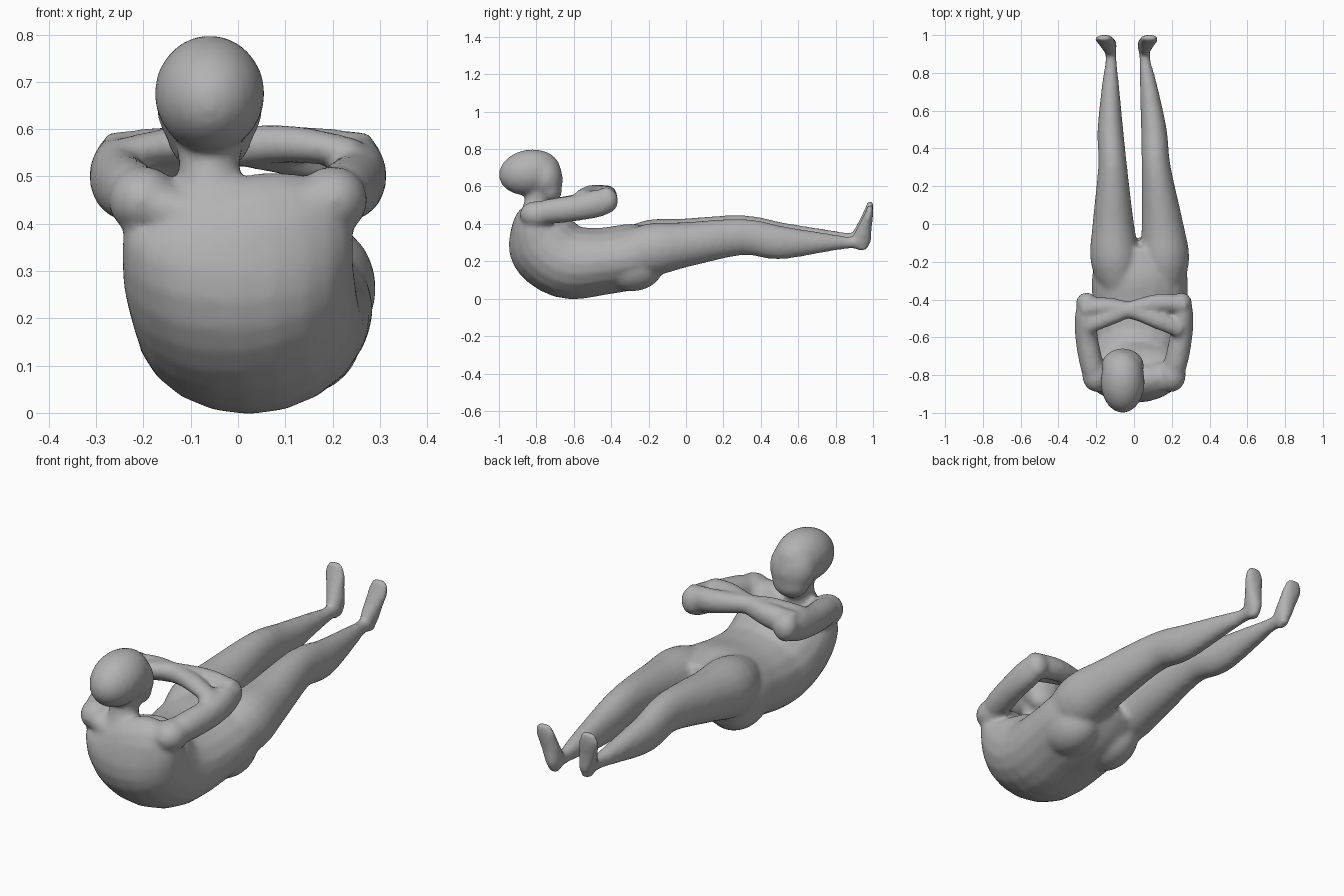
import bpy, bmesh, math
from mathutils import Vector, Matrix

cube = bpy.data.objects.get("Cube")
if cube:
    bpy.data.objects.remove(cube, do_unlink=True)

grey = (.45, .45, .45, 1)
skin = bpy.data.materials.new("clay grey")
skin.use_nodes = True
skin.diffuse_color = grey
skin.node_tree.nodes["Principled BSDF"].inputs["Base Color"].default_value = grey

bm = bmesh.new()
SIDES = 20
STEPS = 4
ACROSS = Vector((1, 0, 0))
UPWARD = Vector((0, 0, 1))


def smooth_path(keys):
    """Spline through key sections, so that few of them are needed."""
    keys = [Vector(key) for key in keys]
    last = len(keys) - 1
    path = []
    for i in range(last):
        start, end = keys[i], keys[i + 1]
        slope_in = (end - keys[max(i - 1, 0)]) / 2
        slope_out = (keys[min(i + 2, last)] - start) / 2
        for step in range(STEPS):
            t = step / STEPS
            ease = t * t * (3 - 2 * t)
            path.append(start.lerp(end, ease)
                        + slope_in * t * (1 - t) ** 2
                        - slope_out * t * t * (1 - t))
    return path + [keys[last]]


def tube(reference, *keys):
    """Closed tube; a key is x, y, z, radius along reference, other radius."""
    path = smooth_path(keys)
    centers = [Vector(section[:3]) for section in path]
    last = len(path) - 1
    rings = []
    for i, section in enumerate(path):
        along = (centers[min(i + 1, last)] - centers[max(i - 1, 0)]).normalized()
        wide = (reference - along * reference.dot(along)).normalized()
        deep = along.cross(wide)
        ring = []
        for k in range(SIDES):
            angle = math.tau * k / SIDES
            ring.append(bm.verts.new(centers[i]
                                     + wide * section[3] * math.cos(angle)
                                     + deep * section[4] * math.sin(angle)))
        rings.append(ring)
    for lower, upper in zip(rings, rings[1:]):
        for k in range(SIDES):
            bm.faces.new((lower[k - 1], lower[k], upper[k], upper[k - 1]))
    bm.faces.new(rings[0])
    bm.faces.new(rings[last])


def ball(center, radii, tilt=0):
    """Ellipsoid tilted about the x axis."""
    matrix = (Matrix.Translation(center)
              @ Matrix.Rotation(math.radians(tilt), 4, 'X')
              @ Matrix.Diagonal((*radii, 1)))
    bmesh.ops.create_uvsphere(bm, u_segments=SIDES, v_segments=SIDES,
                              radius=1, matrix=matrix)


def build_torso():
    # Curls from the upper back down and round to the crotch
    tube(ACROSS,
         (-.02, -.8, .47, .1, .05),
         (0, -.82, .41, .23, .11),
         (0, -.77, .3, .245, .195),
         (.02, -.64, .2, .24, .2),
         (.03, -.45, .2, .25, .18),
         (.03, -.25, .235, .25, .17),
         (.025, -.1, .28, .17, .1))

    # Yoke dipping between the shoulders
    tube(UPWARD,
         (-.22, -.81, .45, .055, .07),
         (-.02, -.82, .41, .055, .09),
         (.22, -.81, .46, .055, .07))


def build_head():
    # Neck, then skull, face and jaw, all a little to the right
    middle = -.06
    tube(ACROSS,
         (-.05, -.82, .4, .12, .09),
         (middle, -.8, .5, .065, .068),
         (middle, -.78, .6, .08, .08))
    ball((middle, -.835, .675), (.117, .167, .122), tilt=9)
    ball((middle, -.75, .65), (.113, .09, .12), tilt=12)
    ball((middle, -.725, .58), (.09, .062, .07))


def build_leg(side):
    # Both legs drift to the right towards the feet; the right one lies higher
    def place(x, y, z, wide, deep):
        drift = .02 - .06 * y
        return side * x + drift, y, z - side * .01, wide, deep

    # Buttock
    ball((side * .11 + .03, -.29, .175), (.125, .17, .135))

    # Thigh, knee, calf and ankle
    tube(ACROSS,
         place(.1, -.42, .23, .08, .09),
         place(.13, -.2, .27, .13, .14),
         place(.13, 0, .3, .11, .12),
         place(.115, .3, .34, .077, .097),
         place(.115, .5, .31, .068, .09),
         place(.1, .74, .31, .045, .052),
         place(.09, .86, .31, .03, .034),
         place(.09, .93, .31, .03, .036))

    # Foot, toes up and turned slightly outward
    tube(ACROSS,
         place(.09, .95, .27, .02, .025),
         place(.09, .94, .32, .035, .052),
         place(.105, .96, .4, .045, .035),
         place(.12, .98, .47, .05, .022),
         place(.125, .985, .51, .03, .014))


def build_arm(side):
    def place(x, y, z, high, deep):
        return side * x, y + side * .01, z, high, deep

    # Shoulder, upper arm and elbow
    ball((side * .2, -.8, .45), (.075, .09, .072))
    tube(UPWARD,
         place(.19, -.84, .45, .05, .05),
         place(.22, -.75, .465, .066, .062),
         place(.25, -.6, .485, .07, .06),
         place(.255, -.48, .51, .074, .058),
         place(.25, -.4, .525, .055, .045))
    ball((side * .25, -.42, .525), (.058, .058, .066))

    # Forearm crossing the chest, hand resting on the opposite arm
    tube(UPWARD,
         place(.27, -.44, .53, .064, .05),
         place(.14, -.43, .55, .056, .052),
         place(0, -.455, .565, .044, .042),
         place(-.12, -.5, .568, .04, .045),
         place(-.25, -.55, .55, .03, .045))


build_torso()
build_head()
for side in (-1, 1):
    build_leg(side)
    build_arm(side)

# Fuse the parts into a single smooth skin
bmesh.ops.recalc_face_normals(bm, faces=bm.faces[:])
mesh = bpy.data.meshes.new("reclining_body")
bm.to_mesh(mesh)
bm.free()
mesh.materials.append(skin)
body = bpy.data.objects.new("reclining_body", mesh)
bpy.context.collection.objects.link(body)
fuse = body.modifiers.new("fuse", 'REMESH')
fuse.mode = 'VOXEL'
fuse.voxel_size = .012
fuse.use_smooth_shade = True
soften = body.modifiers.new("soften", 'SMOOTH')
soften.iterations = 9
